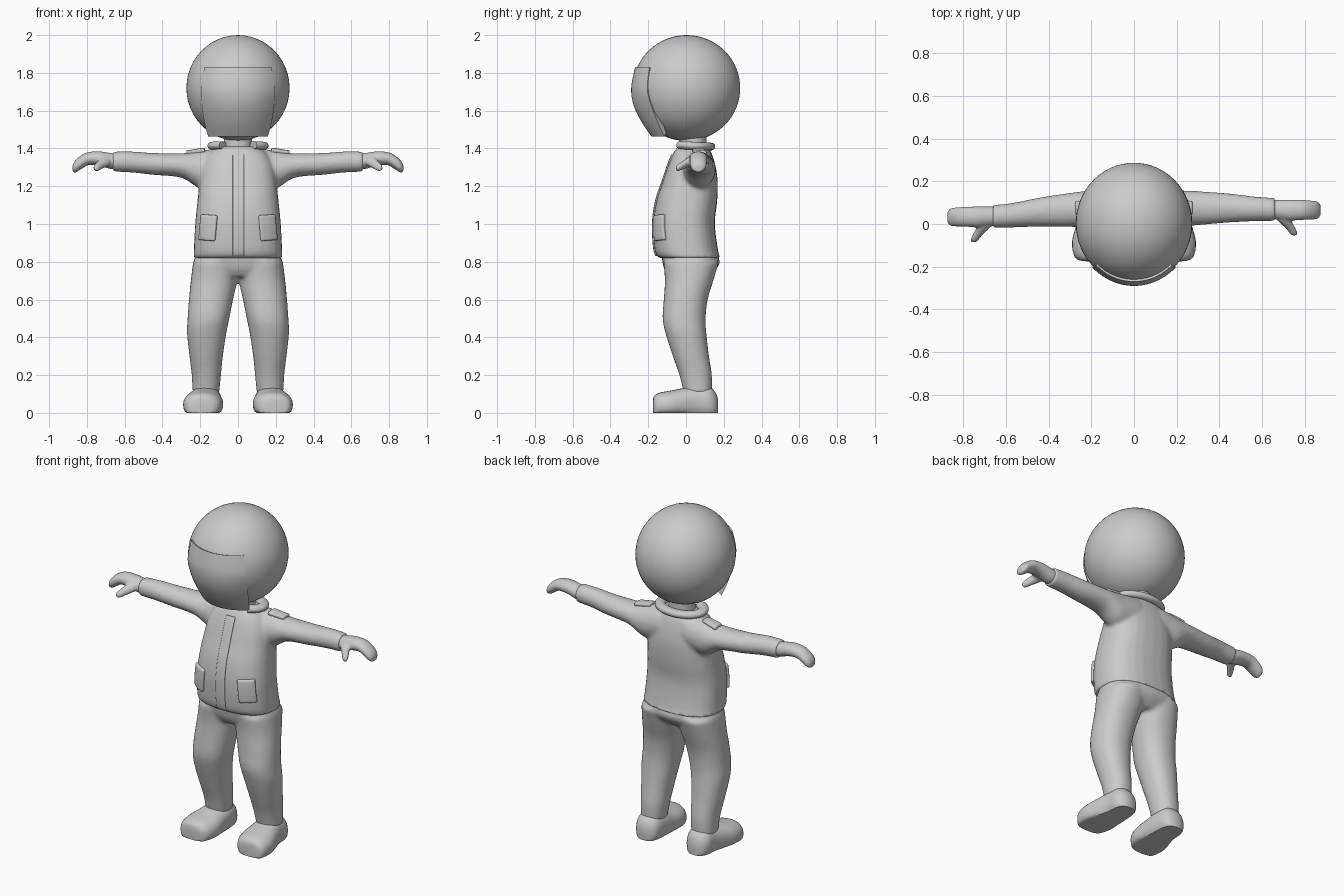
import bpy, bmesh, math
from mathutils import Vector

if "Cube" in bpy.data.objects:
    bpy.data.objects.remove(bpy.data.objects["Cube"])


def spline(rows, n=5):
    """Catmull-Rom interpolation of a list of equal-length tuples."""
    out = []
    for i in range(len(rows) - 1):
        p0, p1 = rows[max(i - 1, 0)], rows[i]
        p2, p3 = rows[i + 1], rows[min(i + 2, len(rows) - 1)]
        for k in range(n):
            t = k / n
            out.append([.5 * (2 * b + (c - a) * t + (2 * a - 5 * b + 4 * c - d) * t * t
                              + (3 * b - a - 3 * c + d) * t ** 3)
                        for a, b, c, d in zip(p0, p1, p2, p3)])
    return out + [list(rows[-1])]


def loft(bm, rows, place, power=2.0, seg=28):
    """Rows are (t, min a, max a, min b, max b); place maps (t, a, b) to a point."""
    rings = []
    for t, a0, a1, b0, b1 in spline(rows):
        ring = []
        for j in range(seg):
            w = 2 * math.pi * j / seg
            c, s = math.cos(w), math.sin(w)
            a = (a0 + a1) / 2 + (a1 - a0) / 2 * math.copysign(abs(c) ** (2 / power), c)
            b = (b0 + b1) / 2 + (b1 - b0) / 2 * math.copysign(abs(s) ** (2 / power), s)
            ring.append(bm.verts.new(place(t, a, b)))
        rings.append(ring)
    for r, q in zip(rings, rings[1:]):
        for j in range(seg):
            k = (j + 1) % seg
            bm.faces.new((r[j], r[k], q[k], q[j]))
    bm.faces.new(rings[0])
    bm.faces.new(rings[-1])


def finish(name, bm, angle=40):
    bmesh.ops.recalc_face_normals(bm, faces=bm.faces)
    me = bpy.data.meshes.new(name)
    bm.to_mesh(me)
    bm.free()
    me.shade_smooth()
    ob = bpy.data.objects.new(name, me)
    bpy.context.collection.objects.link(ob)
    if angle:
        bpy.ops.object.select_all(action='DESELECT')
        ob.select_set(True)
        bpy.context.view_layer.objects.active = ob
        bpy.ops.object.shade_smooth_by_angle(angle=math.radians(angle))
    return ob


def fuse(ob, voxel=.011, smooth=5):
    m = ob.modifiers.new("fuse", 'REMESH')
    m.mode, m.voxel_size, m.use_smooth_shade = 'VOXEL', voxel, True
    m = ob.modifiers.new("soften", 'SMOOTH')
    m.factor, m.iterations = .5, smooth


def arm_place(s):
    # the two arms sit at slightly different depths
    return lambda t, a, b: (s * t, b + s * .016 * min(1, max(0, (t - .2) / .4)), a)


def upright(t, a, b):
    return (a, b, t)


# jacket: torso and sleeves fused
bm = bmesh.new()
loft(bm, [(z, -w, w, f, b) for z, w, f, b in (
    (.82, .236, -.145, .182), (.86, .234, -.166, .17), (1.0, .227, -.174, .153),
    (1.12, .215, -.158, .165), (1.22, .204, -.125, .168), (1.30, .19, -.098, .158),
    (1.37, .155, -.07, .138), (1.41, .10, -.045, .115))], upright, 2.5)
for s in (-1, 1):
    loft(bm, [(.08, 1.2, 1.405, -.02, .155), (.2, 1.19, 1.388, -.015, .157),
              (.3, 1.245, 1.374, -.01, .15), (.45, 1.26, 1.376, -.003, .133),
              (.56, 1.272, 1.384, -.002, .115), (.662, 1.277, 1.384, -.003, .105)],
         arm_place(s))
jacket = finish("jacket", bm, None)
fuse(jacket)

# trousers: hips and legs fused
bm = bmesh.new()
loft(bm, [(.72, -.15, .15, -.09, .12), (.76, -.22, .22, -.115, .16),
          (.80, -.232, .232, -.125, .178), (.86, -.222, .222, -.135, .16)], upright, 2.4)
for s in (-1, 1):
    loft(bm, [(.10, .10, .24, -.01, .137), (.2, .09, .245, -.035, .137),
              (.3, .08, .257, -.07, .122), (.42, .062, .27, -.108, .108),
              (.5, .046, .267, -.124, .104), (.6, .026, .26, -.118, .115),
              (.7, .004, .25, -.112, .145), (.8, -.01, .238, -.12, .175)],
         lambda t, a, b, s=s: (s * a, b, t), 2.2)
fuse(finish("trousers", bm, None))

for s, side in ((-1, "left"), (1, "right")):
    # shoe with a flat sole
    bm = bmesh.new()
    loft(bm, [(-.176, .165, .215, -.01, .065), (-.168, .125, .262, -.03, .09),
              (-.14, .095, .284, -.03, .107), (-.08, .079, .29, -.03, .118),
              (-.01, .083, .272, -.03, .132), (.06, .088, .252, -.03, .145),
              (.12, .095, .245, -.03, .14), (.155, .115, .225, -.03, .11),
              (.17, .15, .195, -.01, .07)],
         lambda t, a, b, s=s: (s * a, t, max(b, 0)), 2.3)
    finish(side + "_shoe", bm, 50)

    # mitten hand with thumb
    bm = bmesh.new()
    loft(bm, [(.62, 1.29, 1.37, .01, .095), (.67, 1.29, 1.375, .005, .098),
              (.73, 1.308, 1.384, .0, .098), (.79, 1.312, 1.381, .003, .097),
              (.83, 1.29, 1.364, .004, .094), (.86, 1.272, 1.338, .008, .09),
              (.875, 1.277, 1.315, .025, .072)], arm_place(s))
    loft(bm, [(.04, .655, .745, 1.318, 1.368), (0, .675, .74, 1.303, 1.355),
              (-.035, .71, .757, 1.288, 1.332), (-.06, .73, .766, 1.279, 1.316),
              (-.07, .742, .762, 1.285, 1.305)],
         lambda t, a, b, s=s: (s * a, t + s * .016, b))
    fuse(finish(side + "_hand", bm, None), .007, 3)


def patch(name, origin, u, v, axis, direction, thick, nu=8, nv=8):
    """Sheet projected onto the jacket and thickened."""
    bm = bmesh.new()
    o, u, v = Vector(origin), Vector(u), Vector(v)
    g = [[bm.verts.new(o + u * (i / nu) + v * (j / nv)) for i in range(nu + 1)]
         for j in range(nv + 1)]
    for j in range(nv):
        for i in range(nu):
            bm.faces.new((g[j][i], g[j][i + 1], g[j + 1][i + 1], g[j + 1][i]))
    ob = finish(name, bm)
    m = ob.modifiers.new("wrap", 'SHRINKWRAP')
    m.target, m.wrap_method = jacket, 'PROJECT'
    m.use_project_y, m.use_project_z = axis == 'y', axis == 'z'
    m.use_positive_direction = direction > 0
    m.use_negative_direction = direction < 0
    m = ob.modifiers.new("thick", 'SOLIDIFY')
    m.thickness, m.offset = thick, 0
    m = ob.modifiers.new("round", 'BEVEL')
    m.width, m.segments, m.limit_method = min(.007, thick * .3), 2, 'ANGLE'
    m.angle_limit = math.radians(50)


# front placket, pockets and shoulder tabs
patch("front_placket", (-.028, -.4, .832), (.06, 0, 0), (0, 0, .535), 'y', 1, .014, 4, 30)
for s, side in ((-1, "left"), (1, "right")):
    patch(side + "_pocket", (s * .108, -.4, 1.045), (s * .082, 0, .006), (s * .012, 0, -.135),
          'y', 1, .03)
    patch(side + "_shoulder_tab", (s * .175, .035, 1.6), (s * .098, .012, 0), (0, .06, 0),
          'z', -1, .028)

# neck
bm = bmesh.new()
loft(bm, [(1.36, -.085, .085, -.04, .12), (1.42, -.075, .075, -.035, .11),
          (1.50, -.075, .075, -.035, .11)], upright)
finish("neck", bm)

# rolled collar, open at the front
bm = bmesh.new()


def collar_place(t, a, b):
    c, s = math.cos(t), math.sin(t)
    return ((.135 + a) * c, .04 + (.088 + a) * s, 1.414 + b - .004 * s)


g0, g1 = math.radians(-52), math.radians(232)
loft(bm, [(g0 + (g1 - g0) * i / 8, -.032, .027, -.021, .021) for i in range(9)],
     collar_place, 2.2, 16)
finish("collar", bm, 50)

# helmet, poles along the depth axis
bpy.ops.mesh.primitive_uv_sphere_add(segments=48, ring_count=32, radius=1,
                                     location=(0, .003, 1.72),
                                     rotation=(math.pi / 2, 0, 0))
helmet = bpy.context.object
helmet.name = "helmet"
helmet.scale = (.273, .28, .284)
bpy.ops.object.shade_smooth()

# visor shell: rows are height, front depth, side depth, half width
bm = bmesh.new()
grid = []
for z, f, e, w in spline([(1.462, -.182, -.115, .158), (1.54, -.235, -.15, .178),
                          (1.63, -.278, -.185, .192), (1.72, -.29, -.205, .194),
                          (1.83, -.27, -.193, .178)], 6):
    row = []
    for i in range(25):
        u = i / 12 - 1
        k = (1 - math.sqrt(1 - .5 * u * u)) / (1 - math.sqrt(.5))
        row.append(bm.verts.new((u * w, f + (e - f) * k, z)))
    grid.append(row)
for r, q in zip(grid, grid[1:]):
    for i in range(24):
        bm.faces.new((r[i], r[i + 1], q[i + 1], q[i]))
# seal the shell back into the helmet
edges = [e for e in bm.edges if e.is_boundary]
new = bmesh.ops.extrude_edge_only(bm, edges=edges)["geom"]
for v in (x for x in new if isinstance(x, bmesh.types.BMVert)):
    v.co = v.co + (Vector((0, 0, 1.72)) - v.co).normalized() * .03
finish("visor", bm, 40)
